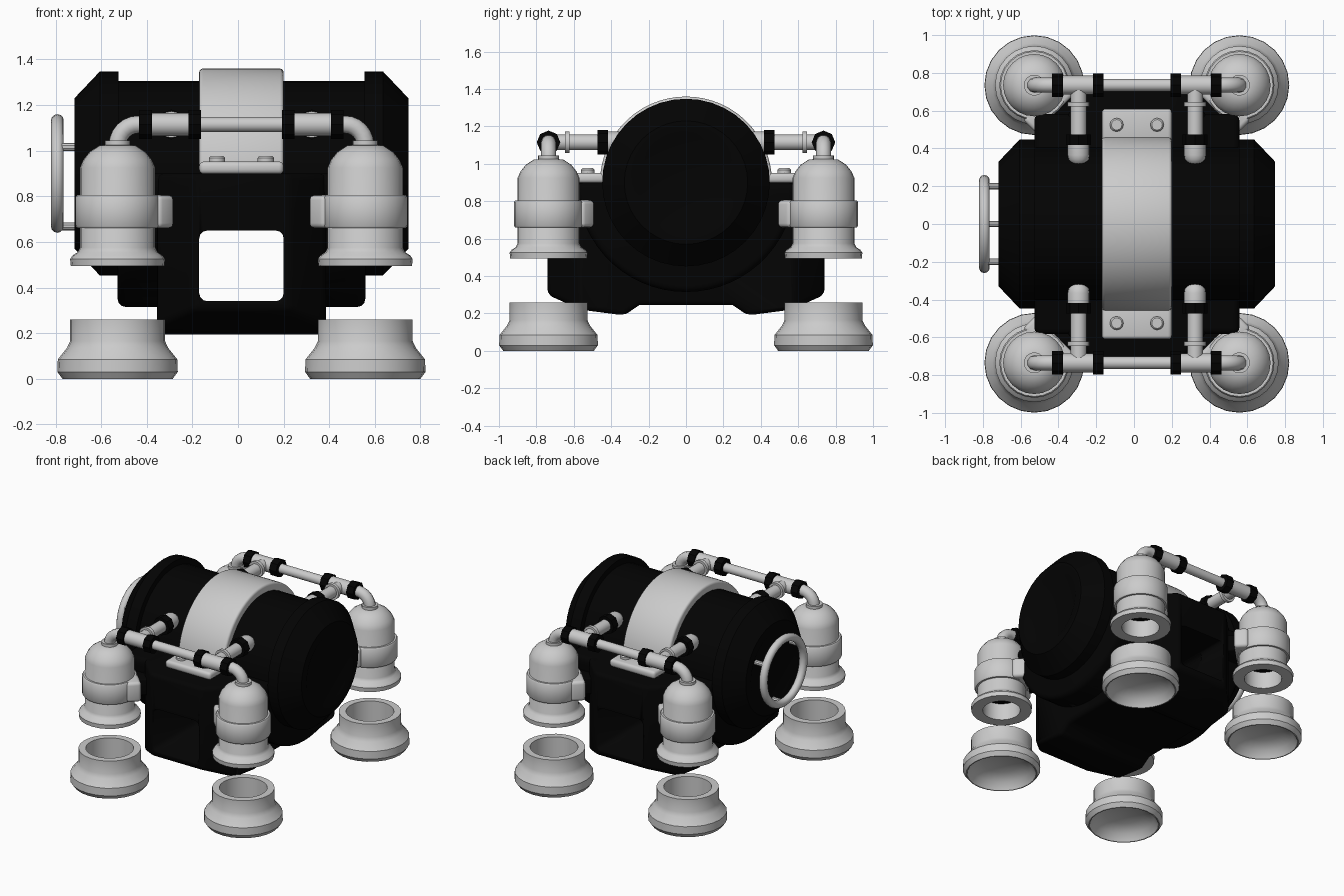
import bpy, bmesh, math
from math import sin, cos, pi, radians
from mathutils import Matrix, Vector

old = bpy.data.objects.get("Cube")
if old:
    bpy.data.objects.remove(old, do_unlink=True)

CX = 0.015       # centre line of the machine
TANK_Z = 0.9     # tank axis height
PIPE_Z = 1.115
LEG_X, LEG_Y = 0.543, 0.735


def material(name, value):
    m = bpy.data.materials.new(name)
    m.use_nodes = True
    colour = (value, value, value, 1)
    m.diffuse_color = colour
    m.node_tree.nodes["Principled BSDF"].inputs["Base Color"].default_value = colour
    return m


BLACK = material("black_paint", 0.001)
GREY = material("light_grey_metal", 0.6)


def finish(bm, name, mat):
    bmesh.ops.recalc_face_normals(bm, faces=bm.faces)
    me = bpy.data.meshes.new(name)
    bm.to_mesh(me)
    bm.free()
    ob = bpy.data.objects.new(name, me)
    bpy.context.collection.objects.link(ob)
    me.materials.append(mat)
    bpy.ops.object.select_all(action="DESELECT")
    ob.select_set(True)
    bpy.context.view_layer.objects.active = ob
    bpy.ops.object.shade_smooth_by_angle(angle=radians(35))
    return ob


def lathe(name, profile, mat, loc=(0, 0, 0), axis="Z", segs=24, closed=False):
    """Spin (radius, height) points about an axis."""
    bm = bmesh.new()
    vs = [bm.verts.new((r, 0, h)) for r, h in profile]
    pairs = list(zip(vs, vs[1:])) + ([(vs[-1], vs[0])] if closed else [])
    es = [bm.edges.new(p) for p in pairs]
    bmesh.ops.spin(bm, geom=vs + es, cent=(0, 0, 0), axis=(0, 0, 1),
                   angle=2 * pi, steps=segs, use_merge=True)
    bmesh.ops.remove_doubles(bm, verts=bm.verts, dist=1e-5)
    turn = {"Z": Matrix(), "X": Matrix.Rotation(pi / 2, 4, "Y"),
            "Y": Matrix.Rotation(-pi / 2, 4, "X")}[axis]
    bm.transform(Matrix.Translation(loc) @ turn)
    return finish(bm, name, mat)


def rod(name, r, a, b, mat, loc, axis, segs=16):
    return lathe(name, [(0, a), (r, a), (r, b), (0, b)], mat, loc, axis, segs)


def extrude(name, outline, half, mat, bevel, corner=None):
    """Extrude a (y, z) outline across the centre line; optionally cut the
    plan corners where |x| + |y| passes the corner value."""
    bm = bmesh.new()
    f = bm.faces.new([bm.verts.new((CX - half, y, z)) for y, z in outline])
    new = bmesh.ops.extrude_face_region(bm, geom=[f])["geom"]
    bmesh.ops.translate(bm, vec=(2 * half, 0, 0),
                        verts=[v for v in new if isinstance(v, bmesh.types.BMVert)])
    if corner:
        for sx, sy in ((-1, -1), (-1, 1), (1, -1), (1, 1)):
            bmesh.ops.bisect_plane(bm, geom=bm.verts[:] + bm.edges[:] + bm.faces[:],
                                   plane_co=(CX + sx * corner, 0, 0),
                                   plane_no=(sx, sy, 0), clear_outer=True)
            bmesh.ops.holes_fill(bm, edges=bm.edges, sides=0)
    bmesh.ops.recalc_face_normals(bm, faces=bm.faces)
    sharp = [e for e in bm.edges if e.calc_face_angle(0) > radians(40)]
    bmesh.ops.bevel(bm, geom=sharp, offset=bevel, segments=3,
                    profile=0.5, affect="EDGES", clamp_overlap=True)
    return finish(bm, name, mat)


def box(name, size, mat, loc, rot=0, bevel=0.0):
    bm = bmesh.new()
    bmesh.ops.create_cube(bm, size=1)
    bmesh.ops.scale(bm, vec=size, verts=bm.verts)
    bmesh.ops.bevel(bm, geom=bm.edges[:], offset=bevel, segments=3,
                    profile=0.5, affect="EDGES")
    bm.transform(Matrix.Translation(loc) @ Matrix.Rotation(rot, 4, "Z"))
    return finish(bm, name, mat)


def tube(name, points, r, mat):
    cu = bpy.data.curves.new(name, "CURVE")
    cu.dimensions = "3D"
    cu.bevel_depth, cu.bevel_resolution, cu.use_fill_caps = r, 3, True
    sp = cu.splines.new("POLY")
    sp.points.add(len(points) - 1)
    for p, co in zip(sp.points, points):
        p.co = (*co, 1)
    cu.materials.append(mat)
    ob = bpy.data.objects.new(name, cu)
    bpy.context.collection.objects.link(ob)


# Tank with thick chamfered end caps and shallow dished ends
half = [(0.405, 0.0), (0.405, 0.54), (0.448, 0.54), (0.448, 0.62),
        (0.33, 0.732), (0.27, 0.732), (0.25, 0.722), (0, 0.722)]
tank = lathe("tank", [(r, -h) for r, h in half[:0:-1]] + half[1:], BLACK,
             (CX, 0, TANK_Z), "X", 40)

# Round saddle under the tank
arc = [radians(a) for a in range(0, 181, 6)]
saddle = extrude("saddle", [(0.585 * cos(a), TANK_Z - 0.585 * sin(a)) for a in arc],
                 0.543, BLACK, 0.035)

# Deep centre block with two skids and cut corners
right = [(0.2, 0.245), (0.25, 0.245), (0.33, 0.19), (0.56, 0.22),
         (0.74, 0.3), (0.74, 0.9)]
block = extrude("cradle_block", right + [(-y, z) for y, z in right[::-1]], 0.37,
                BLACK, 0.05, corner=0.95)

# Opening through the cradle
cutter = box("tunnel_cutter", (0.37, 3, 0.31), BLACK, (CX, 0, 0.495), bevel=0.035)
cutter.hide_render = True
cutter.hide_viewport = True
cutter.display_type = "WIRE"
for ob in (tank, saddle, block):
    mod = ob.modifiers.new("tunnel", "BOOLEAN")
    mod.operation, mod.solver, mod.object = "DIFFERENCE", "EXACT", cutter

# Strap over the tank
strap = [(0.46 * cos(a), TANK_Z + 0.46 * sin(a)) for a in arc]
strap += [(0.395 * cos(a), TANK_Z + 0.395 * sin(a)) for a in arc[::-1]]
extrude("strap", strap, 0.185, GREY, 0.016)

for sy, end in ((-1, "front"), (1, "back")):
    # Bolted strap foot
    box(f"strap_foot_{end}", (0.37, 0.19, 0.055), GREY,
        (CX, sy * 0.515, 0.925), bevel=0.02)
    # Cross pipe
    rod(f"cross_pipe_{end}", 0.033, -0.42, 0.42, GREY, (CX, sy * LEG_Y, PIPE_Z), "X")

    for sx, side in ((-1, "right"), (1, "left")):
        tag = f"{end}_{side}"
        x, y = CX + sx * LEG_X, sy * LEG_Y
        lathe(f"strap_bolt_{tag}",
              [(0, 0.94), (0.036, 0.94), (0.036, 0.968), (0.028, 0.977), (0, 0.977)],
              GREY, (CX + sx * 0.107, sy * 0.525, 0), segs=12)

        # Leg: hollow bell cylinder with a domed top
        lathe(f"leg_{tag}",
              [(0.128, 0.64), (0.128, 0.495), (0.205, 0.495), (0.208, 0.525),
               (0.198, 0.54), (0.175, 0.555), (0.165, 0.575), (0.165, 0.925),
               (0.15, 0.96), (0.122, 0.995), (0.08, 1.022), (0.055, 1.025),
               (0.055, 1.045), (0, 1.045)],
              GREY, (x, y, 0))
        rod(f"leg_piston_{tag}", 0.128, 0.62, 0.64, BLACK, (x, y, 0), "Z", 24)
        lathe(f"leg_collar_{tag}",
              [(0.16, 0.66), (0.178, 0.66), (0.185, 0.67), (0.185, 0.795),
               (0.178, 0.805), (0.16, 0.805)], GREY, (x, y, 0), closed=True)
        # Wide clamp plate behind the collar, with a mount into the block
        diag = Vector((-sx, -sy, 0)).normalized()
        turn = math.atan2(diag.y, diag.x)
        centre = Vector((x, y, 0.733))
        box(f"clamp_plate_{tag}", (0.1, 0.345, 0.145), GREY,
            centre + diag * 0.135, turn, 0.022)
        box(f"clamp_mount_{tag}", (0.16, 0.2, 0.12), BLACK,
            centre + diag * 0.235, turn, 0.01)

        # Foot: hollow flared cup
        lathe(f"foot_{tag}",
              [(0, 0.11), (0.16, 0.11), (0.16, 0.26), (0.208, 0.26), (0.208, 0.165),
               (0.222, 0.135), (0.262, 0.085), (0.264, 0.03), (0.242, 0),
               (0.235, 0), (0.205, 0.05), (0.13, 0.085), (0, 0.1)],
              GREY, (x, y, 0))

        # Elbow from the cross pipe down into the leg
        bend = [(x - sx * (0.09 - 0.09 * sin(t * pi / 12)), y,
                 PIPE_Z - 0.09 + 0.09 * cos(t * pi / 12)) for t in range(7)]
        tube(f"elbow_{tag}", [(CX + sx * 0.42, y, PIPE_Z)] + bend + [(x, y, 1.0)],
             0.04, GREY)

        # Tee piece, its two nuts, and the branch into the tank
        bx = CX + sx * 0.308
        rod(f"tee_{tag}", 0.05, -0.095, 0.095, GREY, (bx, y, PIPE_Z), "X")
        for off, where in ((0.205, "inner"), (0.42, "outer")):
            rod(f"pipe_nut_{where}_{tag}", 0.063, -0.028, 0.028, BLACK,
                (CX + sx * off, y, PIPE_Z), "X", 8)
        rod(f"branch_pipe_{tag}", 0.042, -0.17, 0.17, GREY, (bx, sy * 0.57, PIPE_Z), "Y")
        rod(f"branch_flange_{tag}", 0.058, -0.012, 0.012, GREY,
            (bx, sy * 0.635, PIPE_Z), "Y")
        rod(f"branch_nut_{tag}", 0.066, -0.028, 0.028, BLACK,
            (bx, sy * 0.445, PIPE_Z), "Y", 8)
        # Round-ended inlet seated in the tank wall
        dome = [(0.058 * cos(t * pi / 8), -sy * 0.058 * sin(t * pi / 8)) for t in range(5)]
        lathe(f"branch_inlet_{tag}", [(0, sy * 0.07), (0.058, sy * 0.07)] + dome[:4]
              + [(0, dome[4][1])], GREY, (bx, sy * 0.365, PIPE_Z), "Y", 16)

# Hand wheel on three pegs
bead = [(0.232 + 0.028 * cos(k * pi / 6), 0.028 * sin(k * pi / 6)) for k in range(12)]
lathe("hand_wheel", bead, GREY, (-0.792, 0, 0.9), "X", 32, closed=True)
for k in range(3):
    a = radians(30 + 120 * k)
    rod(f"wheel_peg_{k + 1}", 0.018, -0.08, 0, GREY,
        (-0.70, 0.232 * cos(a), 0.9 + 0.232 * sin(a)), "X", 10)
